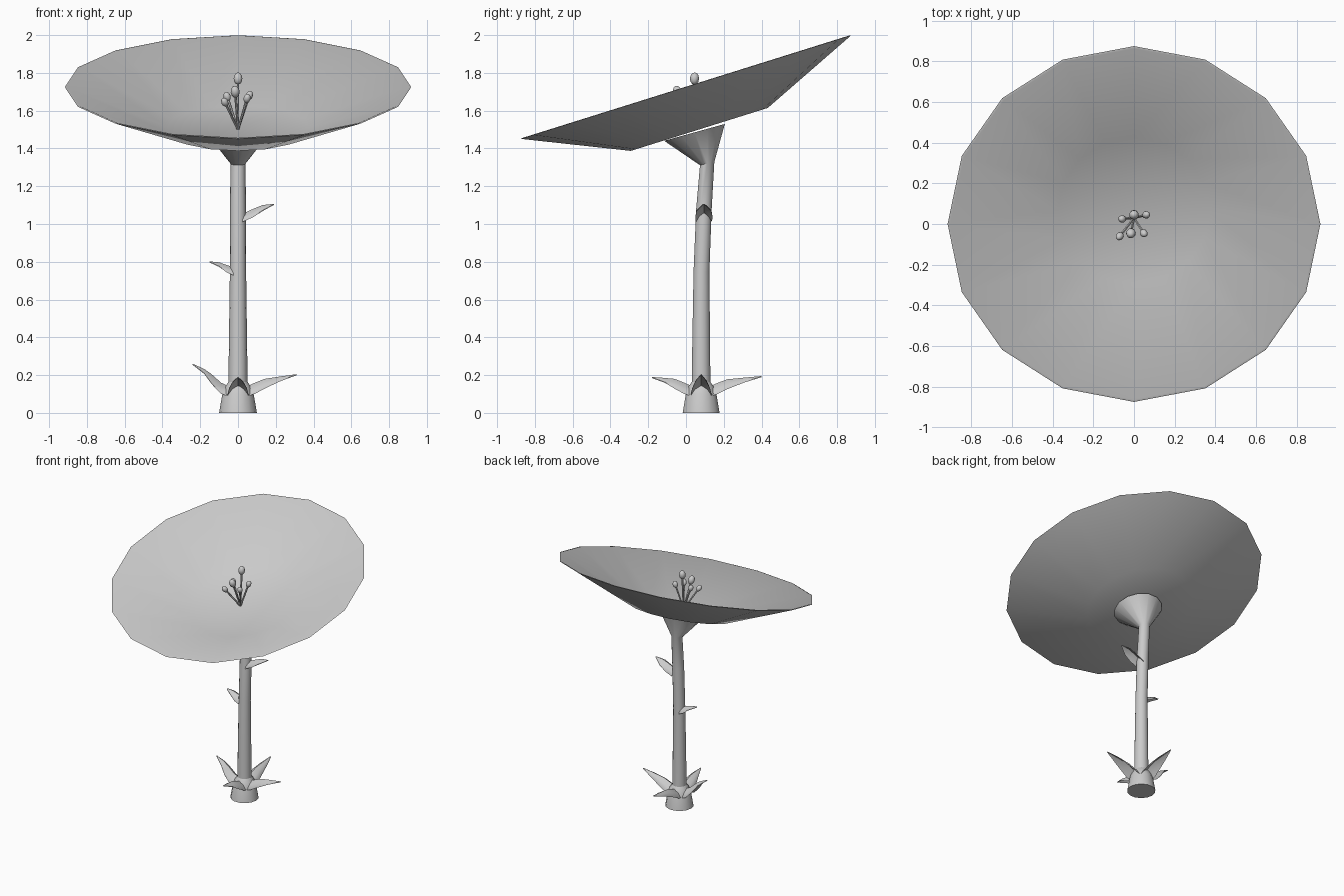
import bpy, bmesh, math
from mathutils import Vector, Matrix

if "Cube" in bpy.data.objects:
    bpy.data.objects.remove(bpy.data.objects["Cube"])


def finish(bm, name):
    bmesh.ops.remove_doubles(bm, verts=bm.verts, dist=1e-5)
    bmesh.ops.recalc_face_normals(bm, faces=bm.faces)
    me = bpy.data.meshes.new(name)
    bm.to_mesh(me)
    bm.free()
    ob = bpy.data.objects.new(name, me)
    bpy.context.collection.objects.link(ob)
    bpy.ops.object.select_all(action='DESELECT')
    ob.select_set(True)
    bpy.context.view_layer.objects.active = ob
    bpy.ops.object.shade_smooth_by_angle(angle=math.radians(40))
    return ob


def bridge(bm, rows, closed=True):
    for a, b in zip(rows, rows[1:]):
        n = len(a)
        for i in range(n if closed else n - 1):
            j = (i + 1) % n
            bm.faces.new((a[i], a[j], b[j], b[i]))


def tube(name, rings, sides):
    """Skin over rings given as (y, z, radius, tilt in degrees), capped at both ends."""
    bm = bmesh.new()
    rows = []
    for y, z, r, tilt in rings:
        m = Matrix.Translation((0, y, z)) @ Matrix.Rotation(math.radians(tilt), 4, 'X')
        rows.append([bm.verts.new(m @ Vector((r * math.cos(a), r * math.sin(a), 0)))
                     for a in (2 * math.pi * i / sides for i in range(sides))])
    bridge(bm, rows)
    bm.faces.new(rows[0])
    bm.faces.new(rows[-1])
    return finish(bm, name)


def leaf(name, stations, angle, centre=(0, 0.08)):
    """Arched blade; stations are (distance out, ridge z, half width, edge drop)."""
    bm = bmesh.new()
    m = Matrix.Translation((*centre, 0)) @ Matrix.Rotation(math.radians(angle), 4, 'Z')
    tops, lows = [], []
    for d, z, w, drop in stations:
        section = [(-1, 1), (-0.6, 0.4), (0, 0), (0.6, 0.4), (1, 1)]
        tops.append([bm.verts.new(m @ Vector((d, w * s, z - drop * k))) for s, k in section])
        lows.append([bm.verts.new(m @ Vector((d, w * s, z - drop * k - 0.004))) for s, k in section])
    loops = [t + l[::-1] for t, l in zip(tops, lows)]
    bridge(bm, loops)
    bm.faces.new(loops[0])
    bm.faces.new(loops[-1])
    return finish(bm, name)


# Dish-shaped bloom: thin 16-sided shell, tilted toward the front
TILT = 17.4
dish_profile = [(0.38, -0.235), (0.917, 0), (0.905, 0.002), (0.376, -0.222)]
t = math.radians(TILT)
tube("bloom_dish", [(-h * math.sin(t), 1.725 + h * math.cos(t), r, TILT)
                    for r, h in dish_profile], 16)

# Stem, bending slightly and flaring under the dish
tube("stem", [(0.08, 0.05, 0.052, 0), (0.08, 0.3, 0.049, 0), (0.082, 0.75, 0.043, -2),
              (0.095, 1.08, 0.042, -2), (0.112, 1.32, 0.04, 13), (0.045, 1.485, 0.171, 15.5)], 14)

# Collar at the foot
tube("base_collar", [(0.08, 0, 0.1, 0), (0.08, 0.1, 0.083, 0), (0.08, 0.14, 0.068, 0),
                     (0.08, 0.17, 0.046, 0)], 14)

# Four basal leaves: (angle, tip reach, tip height, mid height)
for i, (ang, reach, tip, mid) in enumerate([(0, 0.31, 0.205, 0.18), (90, 0.32, 0.195, 0.178),
                                            (180, 0.24, 0.26, 0.205), (270, 0.26, 0.19, 0.18)]):
    leaf(f"base_leaf_{i + 1}", [(0.045, 0.14, 0.055, 0.05), (0.09, 0.16, 0.054, 0.055),
                                (0.14, mid, 0.047, 0.048),
                                (0.6 * reach + 0.035, (mid + tip) / 2, 0.03, 0.022),
                                (reach, tip, 0.003, 0.002)], ang)

# Two small leaves on the stem
leaf("upper_stem_leaf", [(0.025, 1.055, 0.043, 0.04), (0.08, 1.08, 0.045, 0.04),
                         (0.13, 1.1, 0.04, 0.028), (0.19, 1.107, 0.006, 0.002)], 0, (0, 0.095))
leaf("lower_stem_leaf", [(0.025, 0.772, 0.042, 0.04), (0.06, 0.783, 0.042, 0.035),
                         (0.1, 0.797, 0.032, 0.02), (0.15, 0.802, 0.005, 0.002)], 180, (0, 0.083))

# Stamens: thin filaments fanning out, each with an oval bulb at the end
root = Vector((0, 0.03, 1.5))
for i, p in enumerate([(0, 0.045, 1.77), (-0.058, 0.025, 1.675), (0.06, 0.045, 1.68),
                       (-0.015, -0.045, 1.7), (0.048, -0.045, 1.665), (-0.07, -0.06, 1.645)]):
    bm = bmesh.new()
    end = Vector(p)
    axis = end - root
    turn = axis.to_track_quat('Z', 'Y').to_matrix().to_4x4()
    bmesh.ops.create_cone(bm, cap_ends=True, segments=6, radius1=0.006, radius2=0.007,
                          depth=axis.length, matrix=Matrix.Translation((root + end) / 2) @ turn)
    big = 1.2 if i in (0, 3) else 0.95
    bmesh.ops.create_uvsphere(bm, u_segments=10, v_segments=6, radius=0.02 * big,
                              matrix=Matrix.Translation(end) @ turn @ Matrix.Diagonal((1, 1, 1.35, 1)))
    finish(bm, f"stamen_{i + 1}")
